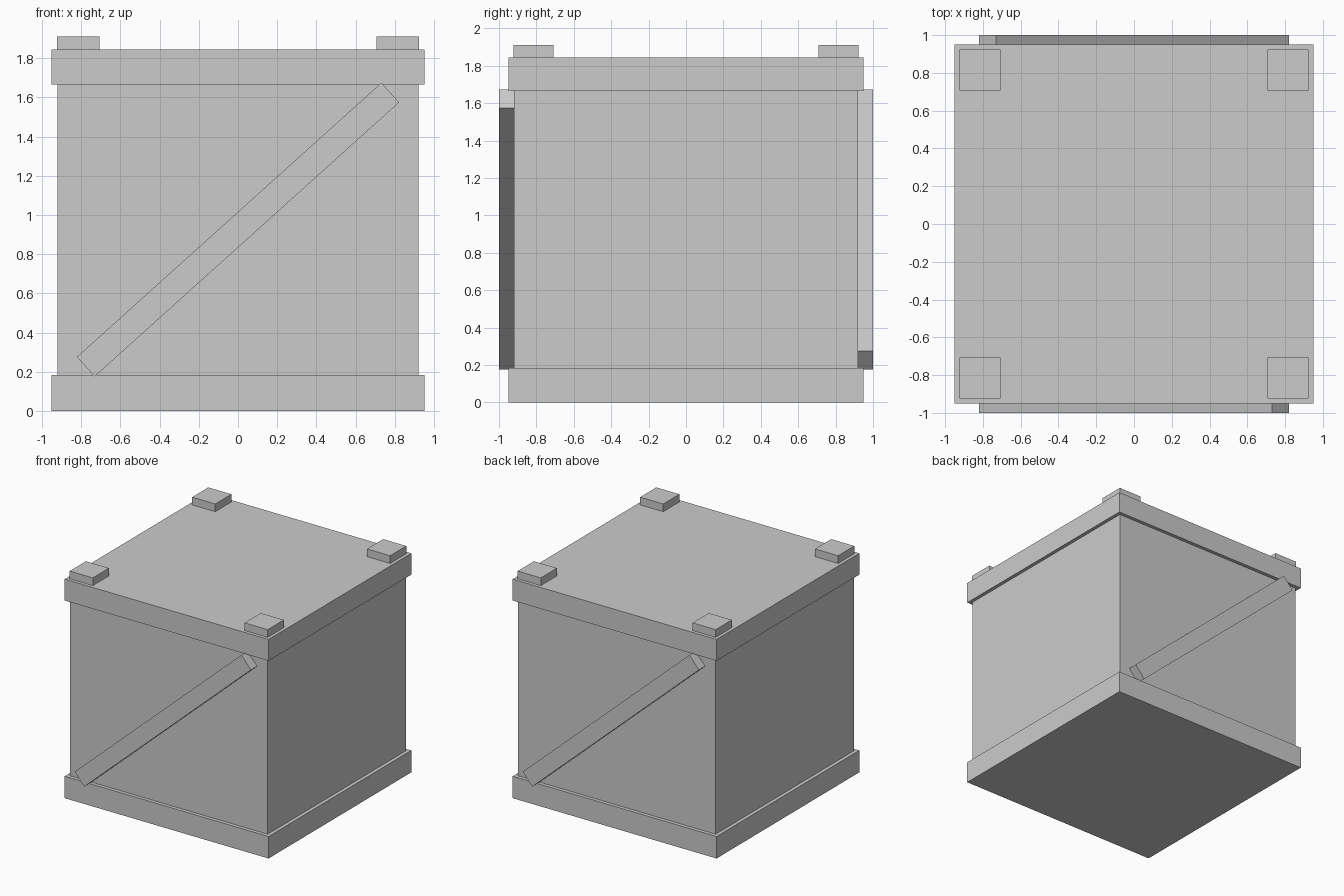
import bpy
from math import radians

cube = bpy.data.objects.get("Cube")
if cube:
    bpy.data.objects.remove(cube, do_unlink=True)

grey = bpy.data.materials.new("plain_grey")
grey.use_nodes = True
colour = (0.6, 0.6, 0.6, 1)
grey.diffuse_color = colour
grey.node_tree.nodes["Principled BSDF"].inputs["Base Color"].default_value = colour


def box(name, centre, size, tilt=0):
    """Flat-shaded box, optionally tilted in the front plane."""
    bpy.ops.mesh.primitive_cube_add(size=1, location=centre)
    ob = bpy.context.object
    ob.name = name
    ob.scale = size
    bpy.ops.object.transform_apply(location=False, rotation=False, scale=True)
    ob.rotation_euler.y = -radians(tilt)
    ob.data.materials.append(grey)
    return ob


# Crate body with a wider rim at the bottom and top
box("crate_body", (0, 0, 0.925), (1.84, 1.84, 1.5))
box("bottom_rim", (0, 0, 0.0925), (1.9, 1.9, 0.185))
box("top_rim", (0, 0, 1.755), (1.9, 1.9, 0.18))

# Diagonal braces, each rising to the right of its own side
for name, side in (("front_brace", -1), ("back_brace", 1)):
    box(name, (0, side * 0.96, 0.925), (2.09, 0.08, 0.135), tilt=-side * 42)

# Corner blocks on the lid
for x, xname in ((-1, "right"), (1, "left")):
    for y, yname in ((-1, "front"), (1, "back")):
        box(f"{yname}_{xname}_corner_block", (x * 0.815, y * 0.815, 1.8775),
            (0.215, 0.215, 0.065))
